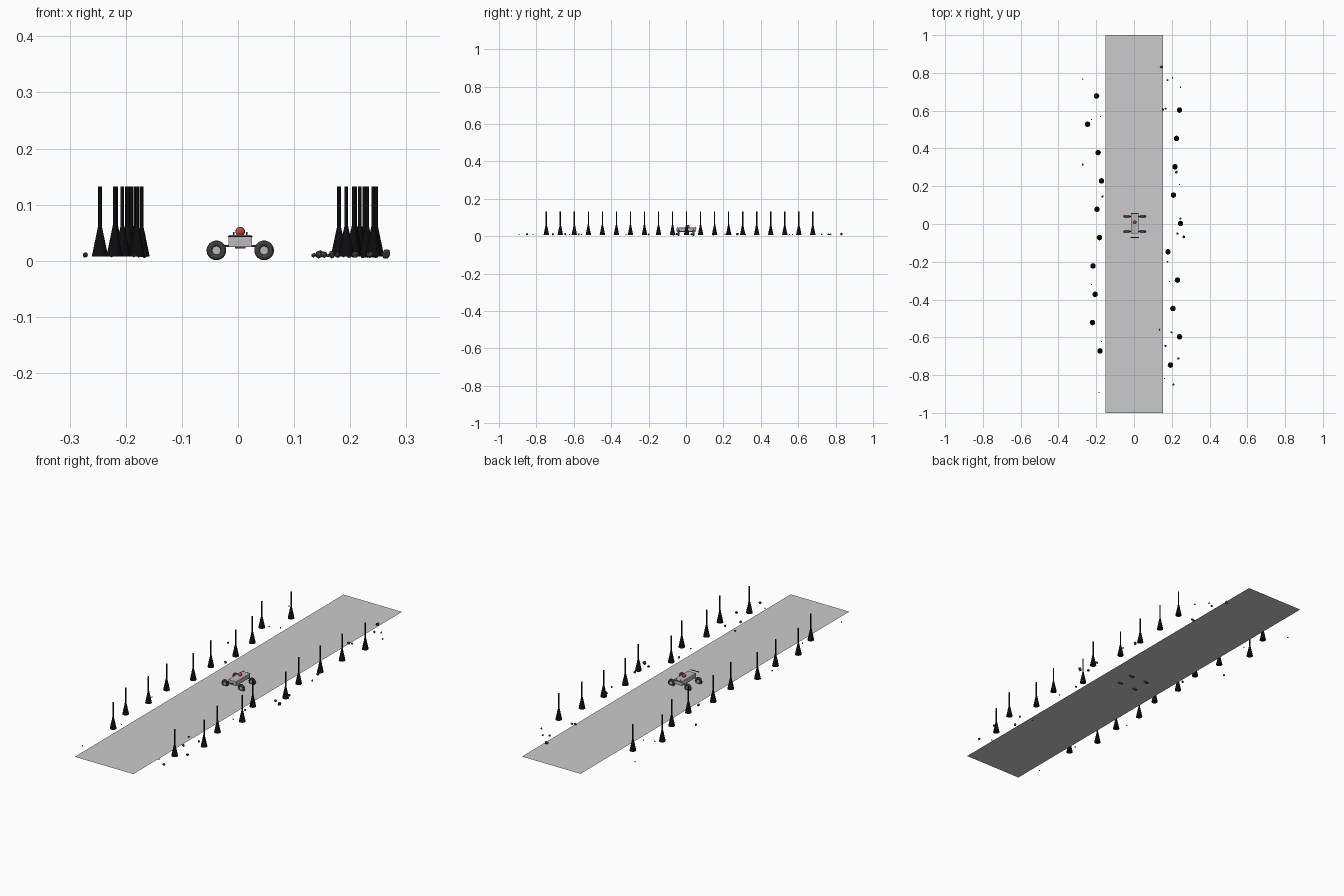
import bpy, math, random
from mathutils import Vector

if "Cube" in bpy.data.objects:
    bpy.data.objects.remove(bpy.data.objects["Cube"])

random.seed(4)
GROUND = 0.008
CX = 0.004          # car centre line


def material(name, rgb):
    m = bpy.data.materials.new(name)
    m.diffuse_color = (*rgb, 1)
    m.use_nodes = True
    m.node_tree.nodes["Principled BSDF"].inputs["Base Color"].default_value = m.diffuse_color
    return m


BLACK = material("black", (0.004, 0.004, 0.004))
STONE = material("stone", (0.06, 0.06, 0.06))
RUBBER = material("rubber", (0.05, 0.05, 0.05))
RED = material("red", (0.55, 0.06, 0.05))
SILVER = material("silver", (0.5, 0.48, 0.5))


def finish(name, mat=None, smooth=False):
    o = bpy.context.object
    o.name = name
    if mat:
        o.data.materials.append(mat)
    if smooth:
        bpy.ops.object.shade_smooth_by_angle()
    return o


def box(name, loc, size, mat=None, bevel=0):
    bpy.ops.mesh.primitive_cube_add(size=1, location=loc)
    bpy.context.object.scale = size
    bpy.ops.object.transform_apply(location=False, rotation=False, scale=True)
    o = finish(name, mat)
    if bevel:
        b = o.modifiers.new("bevel", 'BEVEL')
        b.width, b.segments = bevel, 2
    return o


def rod(name, a, b, r, mat=None, sides=12):
    a, b = Vector(a), Vector(b)
    d = b - a
    bpy.ops.mesh.primitive_cylinder_add(vertices=sides, radius=r, depth=d.length, location=(a + b) / 2,
                                        rotation=d.to_track_quat('Z', 'Y').to_euler())
    return finish(name, mat, True)


# road strip
bpy.ops.mesh.primitive_plane_add(size=1, location=(0.002, 0, GROUND))
bpy.context.object.scale = (0.305, 2, 1)
finish("road")

# car body, undertray and driver
box("car_body", (CX, 0.002, 0.035), (0.042, 0.104, 0.021), SILVER, 0.001)
box("undertray", (CX, 0, 0.0235), (0.019, 0.09, 0.003), RUBBER)
bpy.ops.mesh.primitive_uv_sphere_add(segments=24, ring_count=12, radius=0.0085, location=(CX, 0.01, 0.052))
finish("driver_head", RED, True)

# front and rear bars with posts
box("front_bar", (CX, -0.071, 0.043), (0.044, 0.004, 0.002), RUBBER)
box("rear_bar", (CX, 0.055, 0.043), (0.042, 0.004, 0.002), RUBBER)
for s in (-1, 1):
    rod("bar_post", (CX + s * 0.0115, 0.05, 0.04), (CX + s * 0.0115, 0.05, 0.051), 0.001, RUBBER, 8)

# wheels: tyre rings facing front, hubs and axles
for y in (-0.04, 0.04):
    rod("axle", (CX - 0.042, y, 0.026), (CX + 0.042, y, 0.026), 0.0018, RUBBER)
    for s in (-1, 1):
        x = CX + s * 0.0425
        bpy.ops.mesh.primitive_torus_add(location=(x, y, 0.0185), rotation=(math.pi / 2, 0, 0),
                                         major_radius=0.012, minor_radius=0.0055,
                                         major_segments=32, minor_segments=12)
        finish("tyre", RUBBER, True)
        rod("hub", (x, y - 0.005, 0.0185), (x, y + 0.005, 0.0185), 0.0075, SILVER, 20)

# roadside trees: flared cone foot with slim trunk
left = (-.180, -.220, -.206, -.217, -.183, -.196, -.172, -.190, -.246, -.198)
right = (.193, .241, .206, .230, .180, .246, .209, .217, .225, .241)
for row, y0 in ((left, -0.672), (right, -0.747)):
    for i, x in enumerate(row):
        y = y0 + 0.15 * i
        bpy.ops.mesh.primitive_cone_add(vertices=16, radius1=0.0145, radius2=0, depth=0.07,
                                        location=(x, y, GROUND + 0.035))
        finish("tree_cone", BLACK)
        rod("tree_trunk", (x, y, GROUND), (x, y, 0.132), 0.0032, BLACK, 12)

# scattered stones: x, y, radius
stones = [(-.272, .767, .003), (-.225, .553, .003), (-.177, .569, .003), (-.272, .315, .005),
          (-.167, .146, .006), (-.225, -.32, .003), (-.172, -.622, .003), (-.185, -.892, .003),
          (.145, .831, .007), (.204, .775, .004), (.177, .762, .005), (.246, .725, .004),
          (.153, .606, .006), (.167, .611, .005), (.224, .275, .007), (.241, .209, .004),
          (.246, .029, .006), (.230, -.05, .006), (.264, -.068, .008), (.177, -.20, .005),
          (.188, -.304, .003), (.135, -.559, .004), (.198, -.574, .005), (.167, -.645, .006),
          (.235, -.712, .006), (.161, -.818, .003), (.209, -.85, .006)]
for x, y, r in stones:
    bpy.ops.mesh.primitive_ico_sphere_add(subdivisions=1, radius=r * 1.1, location=(x, y, GROUND + r * 0.5),
                                          rotation=[random.uniform(0, 6.28) for _ in range(3)])
    bpy.context.object.scale = (1.15, 0.95, 0.9)
    finish("stone", STONE)
